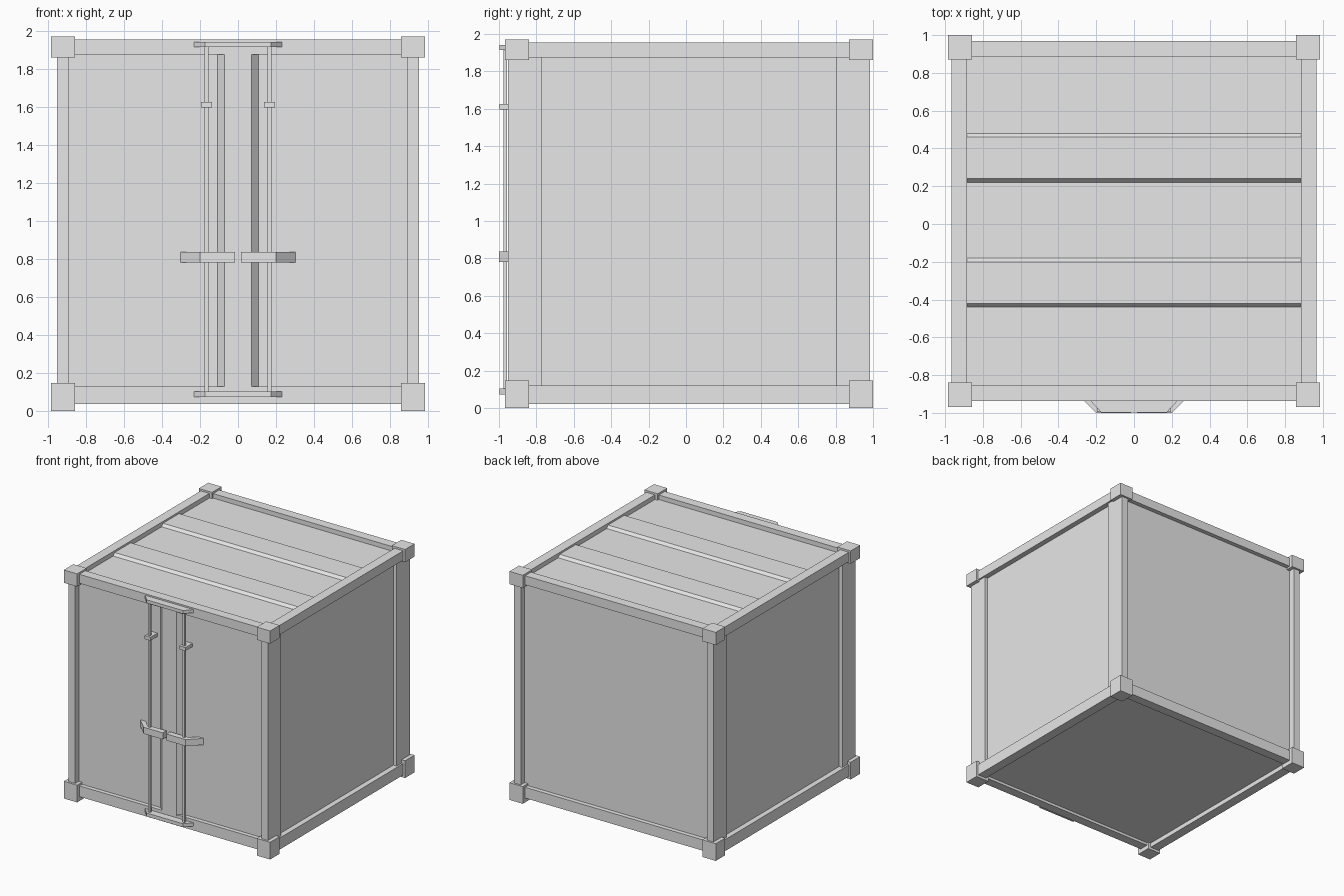
import bpy
import bmesh
from mathutils import Vector

cube = bpy.data.objects.get("Cube")
if cube:
    bpy.data.objects.remove(cube, do_unlink=True)

grey = bpy.data.materials.new("light_grey_paint")
grey.use_nodes = True
grey.diffuse_color = (0.8, 0.8, 0.8, 1)
grey.node_tree.nodes["Principled BSDF"].inputs["Base Color"].default_value = (0.8, 0.8, 0.8, 1)

MID = 0.016  # centre of the container along y, as the door gear sticks out in front


def prism(name, points, direction):
    """Extrude a flat polygon along a direction into a closed solid."""
    bm = bmesh.new()
    face = bm.faces.new([bm.verts.new(p) for p in points])
    grown = bmesh.ops.extrude_face_region(bm, geom=[face], use_keep_orig=True)
    verts = [g for g in grown["geom"] if isinstance(g, bmesh.types.BMVert)]
    bmesh.ops.translate(bm, verts=verts, vec=Vector(direction))
    bmesh.ops.recalc_face_normals(bm, faces=bm.faces)
    mesh = bpy.data.meshes.new(name)
    bm.to_mesh(mesh)
    bm.free()
    mesh.materials.append(grey)
    obj = bpy.data.objects.new(name, mesh)
    bpy.context.collection.objects.link(obj)
    return obj


def box(name, x, y, z):
    corners = [(x[0], y[0], z[0]), (x[1], y[0], z[0]),
               (x[1], y[1], z[0]), (x[0], y[1], z[0])]
    return prism(name, corners, (0, 0, z[1] - z[0]))


def span(side, inner, outer, centre=0):
    """Range between two distances from a centre, on one side of it."""
    return sorted((centre + side * inner, centre + side * outer))


def plan(name, outline, z):
    return prism(name, [(x, y, z[0]) for x, y in outline], (0, 0, z[1] - z[0]))


# Recessed wall, floor and roof panels
DOOR = -0.9
box("body_panels", (-0.92, 0.92), (DOOR, 0.93), (0.06, 1.915))

# Corner castings and posts
for sx, side in ((1, "left"), (-1, "right")):
    for sy, end in ((1, "back"), (-1, "front")):
        for level, z in (("top", (1.86, 1.97)), ("bottom", (0, 0.148))):
            box(f"{level}_{end}_{side}_corner", span(sx, 0.857, 0.984),
                span(sy, 0.855, 0.984, MID), z)
        box(f"{end}_{side}_post", span(sx, 0.888, 0.951),
            span(sy, 0.788, 0.967, MID), (0.1, 1.9))

# Side rails
for sx, side in ((1, "left"), (-1, "right")):
    for level, z in (("top", (1.873, 1.954)), ("bottom", (0.021, 0.12))):
        box(f"{level}_{side}_rail", span(sx, 0.883, 0.966), (-0.9, 0.93), z)

# End rails
for sy, end in ((1, "back"), (-1, "front")):
    for level, z in (("top", (1.876, 1.954)), ("bottom", (0.037, 0.13))):
        box(f"{level}_{end}_rail", (-0.9, 0.9), span(sy, 0.87, 0.952, MID), z)

# Raised roof ribs
for i, y in enumerate((0.35, -0.31)):
    rib = [(y - 0.13, 1.9), (y - 0.13, 1.915), (y - 0.11, 1.938),
           (y + 0.11, 1.938), (y + 0.13, 1.915), (y + 0.13, 1.9)]
    prism(f"roof_rib_{i + 1}", [(-0.89, a, b) for a, b in rib], (1.78, 0, 0))

# Raised strip down the middle of the doors
plan("door_centre_strip", [(-0.107, DOOR + 0.01), (-0.107, DOOR), (-0.07, -0.938),
                           (0.07, -0.938), (0.107, DOOR), (0.107, DOOR + 0.01)],
     (0.12, 1.88))

# Lock rod brackets on the top and bottom rails
for level, z in (("top", (1.913, 1.941)), ("bottom", (0.073, 0.103))):
    plan(f"{level}_rod_bracket", [(-0.238, -0.928), (-0.173, -0.998),
                                  (0.173, -0.998), (0.238, -0.928)], z)

# Lock rods, clips and bent handles
for sx, side in ((1, "left"), (-1, "right")):
    box(f"{side}_lock_rod", span(sx, 0.155, 0.175), (-0.976, -0.956), (0.09, 1.925))
    box(f"{side}_rod_clip", span(sx, 0.138, 0.195), (-0.996, DOOR + 0.005), (1.597, 1.626))
    bend = [(0.017, -1), (0.2, -1), (0.302, DOOR), (0.25, DOOR), (0.2, -0.95), (0.017, -0.95)]
    plan(f"{side}_handle", [(sx * x, y) for x, y in bend], (0.78, 0.836))
